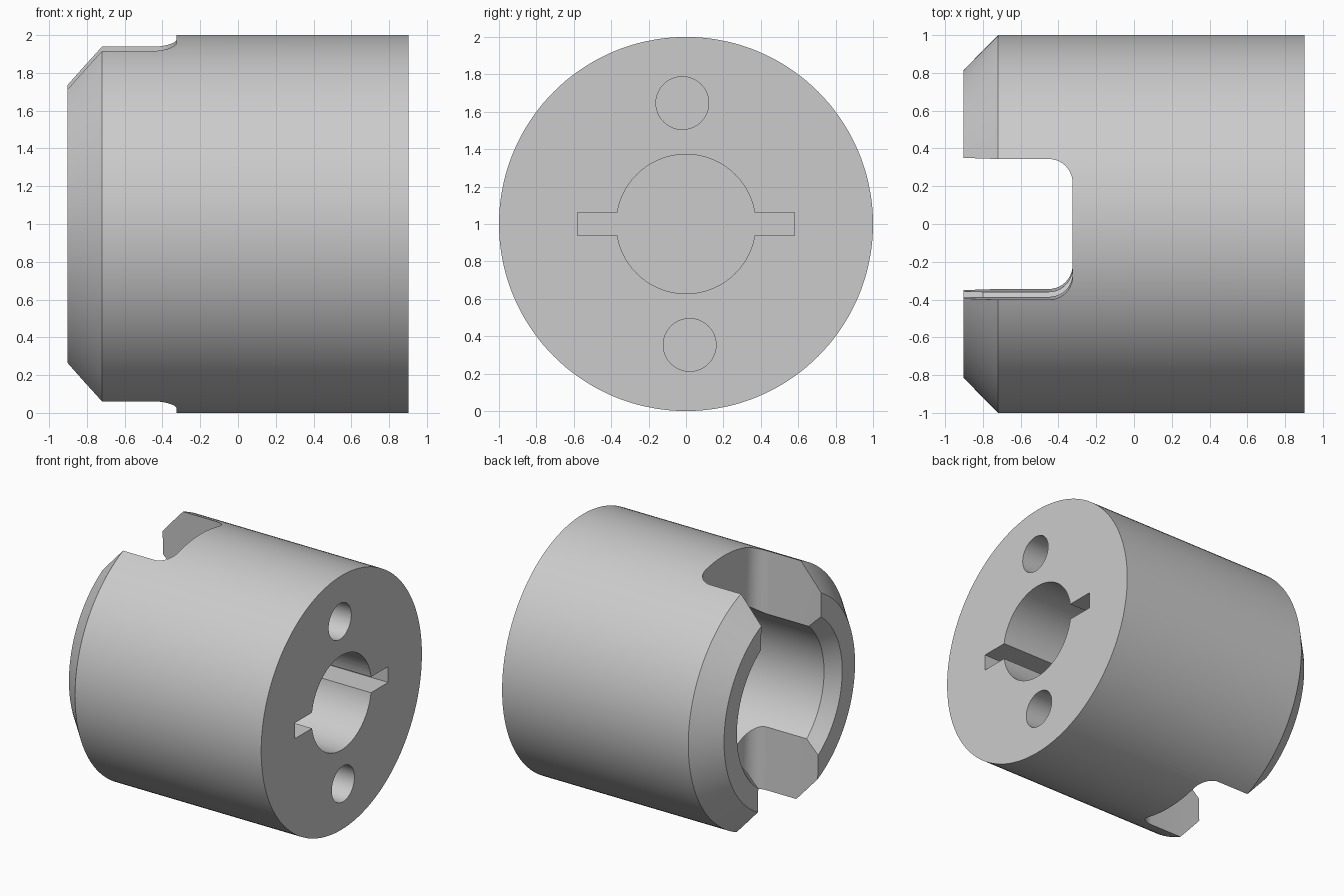
import bpy, bmesh, math
from mathutils import Matrix, Vector

cube = bpy.data.objects.get("Cube")
if cube:
    bpy.data.objects.remove(cube, do_unlink=True)

HALF = 0.902                      # half length along x
TILT = math.radians(1.75)         # twist of slots and pin holes about the axis
CENTRE = Matrix.Translation((0, 0, 1))
TWIST = CENTRE @ Matrix.Rotation(TILT, 4, 'X')

grey = bpy.data.materials.new("plain grey")
grey.use_nodes = True
colour = (0.6, 0.6, 0.6, 1)
grey.diffuse_color = colour
grey.node_tree.nodes["Principled BSDF"].inputs["Base Color"].default_value = colour


def make_object(name, bm, matrix):
    bmesh.ops.transform(bm, matrix=matrix, verts=bm.verts)
    bmesh.ops.recalc_face_normals(bm, faces=bm.faces)
    mesh = bpy.data.meshes.new(name)
    bm.to_mesh(mesh)
    bm.free()
    mesh.materials.append(grey)
    obj = bpy.data.objects.new(name, mesh)
    bpy.context.collection.objects.link(obj)
    return obj


def lathe(name, profile, steps=144):
    """Spin (x, radius) points around the x axis."""
    bm = bmesh.new()
    verts = [bm.verts.new((x, 0, r)) for x, r in profile]
    edges = [bm.edges.new(pair) for pair in zip(verts, verts[1:])]
    bmesh.ops.spin(bm, geom=verts + edges, cent=(0, 0, 0), axis=(1, 0, 0),
                   angle=math.tau, steps=steps, use_duplicate=False)
    bmesh.ops.remove_doubles(bm, verts=bm.verts, dist=1e-4)
    return make_object(name, bm, CENTRE)


def box(name, low, high, matrix, round_inner=0):
    """Box between two corners, optionally rounding its upright +x edges."""
    bm = bmesh.new()
    low, high = Vector(low), Vector(high)
    bmesh.ops.create_cube(bm, size=1, matrix=Matrix.Translation((low + high) / 2)
                          @ Matrix.Diagonal((*(high - low), 1)))
    if round_inner:
        inner = [e for e in bm.edges
                 if all(abs(v.co.x - high.x) < 1e-4 for v in e.verts)
                 and abs(e.verts[0].co.z - e.verts[1].co.z) > 1]
        bmesh.ops.bevel(bm, geom=inner, offset=round_inner, segments=10,
                        profile=0.5, affect='EDGES')
    return make_object(name, bm, matrix)


def rod(name, radius, x0, x1, z, matrix, segments):
    bm = bmesh.new()
    bmesh.ops.create_cone(bm, cap_ends=True, segments=segments, radius1=radius,
                          radius2=radius, depth=x1 - x0,
                          matrix=Matrix.Translation(((x0 + x1) / 2, 0, z))
                          @ Matrix.Rotation(math.pi / 2, 4, 'Y'))
    return make_object(name, bm, matrix)


# Bushing body: chamfered outside, blind chamfered bore in the -x end
body = lathe("bushing_body", [
    (HALF, 0), (HALF, 1), (-0.72, 1), (-HALF, 0.815),
    (-HALF, 0.655), (-0.8, 0.575), (0.1, 0.575), (0.1, 0)])

# Cross slot, centre hole, key slot and two pin holes
cutters = [
    box("cross_slot", (-1.3, -0.3725, -1.5), (-0.325, 0.3725, 1.5), TWIST, 0.125),
    rod("centre_hole", 0.3725, 0.3, 1.2, 0, CENTRE, 96),
    box("key_slot", (0.3, -0.58, -0.062), (1.2, 0.58, 0.062), CENTRE),
]
for side, sign in (("upper", 1), ("lower", -1)):
    cutters.append(rod(side + "_pin_hole", 0.141, 0.3, 1.2, sign * 0.647, TWIST, 64))

bpy.context.view_layer.objects.active = body
for cutter in cutters:
    cutter.hide_render = True
    mod = body.modifiers.new(cutter.name, 'BOOLEAN')
    mod.operation = 'DIFFERENCE'
    mod.solver = 'EXACT'
    mod.object = cutter
    bpy.ops.object.modifier_apply(modifier=mod.name)
for cutter in cutters:
    bpy.data.objects.remove(cutter, do_unlink=True)

# Smooth round walls, sharp rims
bpy.ops.object.select_all(action='DESELECT')
body.select_set(True)
bpy.ops.object.shade_smooth_by_angle(angle=math.radians(25))
